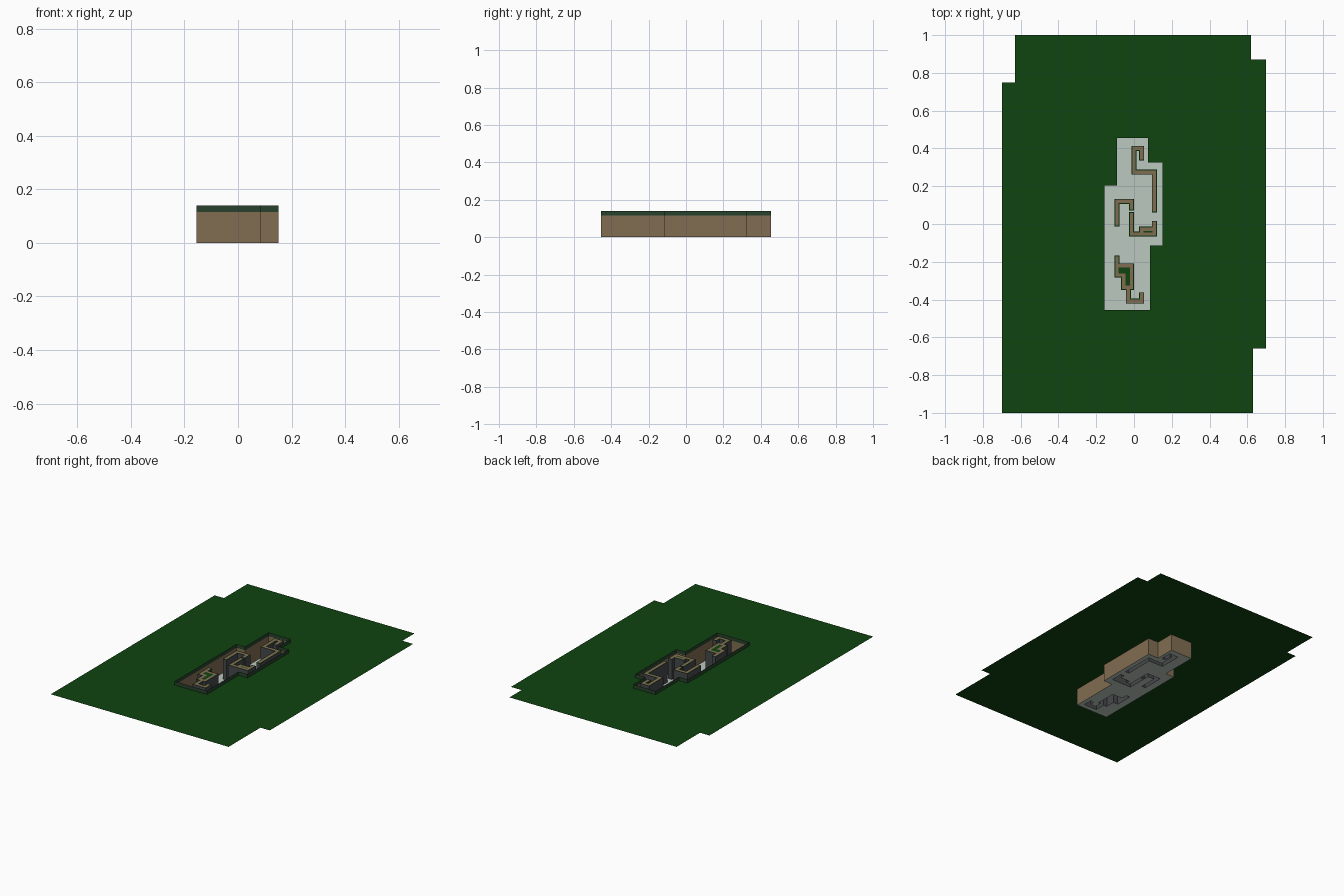
import bpy

if "Cube" in bpy.data.objects:
    bpy.data.objects.remove(bpy.data.objects["Cube"])

GROUND, RIM, WALL_TOP = 0.115, 0.14, 0.137


def material(name, r, g, b):
    m = bpy.data.materials.new(name)
    m.diffuse_color = (r, g, b, 1)
    m.use_nodes = True
    m.node_tree.nodes["Principled BSDF"].inputs["Base Color"].default_value = m.diffuse_color
    return m


GRASS = material("grass_green", 0.005, 0.057, 0.005)
HEDGE = material("dark_green", 0.02, 0.052, 0.024)
EARTH = material("earth_brown", 0.22, 0.155, 0.085)
FLOOR = material("pale_grey", 0.50, 0.58, 0.53)
STONE = material("dark_grey", 0.06, 0.064, 0.07)


def inside(rects, x, y):
    return any(a < x < c and b < y < d for a, b, c, d in rects)


def cells(rects, *others):
    """Split rectangles (and cut lines of others) into a grid of cells."""
    every = list(rects) + [r for o in others for r in o]
    xs = sorted({round(v, 5) for r in every for v in (r[0], r[2])})
    ys = sorted({round(v, 5) for r in every for v in (r[1], r[3])})
    for i in range(len(xs) - 1):
        for j in range(len(ys) - 1):
            mx, my = (xs[i] + xs[i + 1]) / 2, (ys[j] + ys[j + 1]) / 2
            if inside(rects, mx, my):
                yield xs[i], ys[j], xs[i + 1], ys[j + 1], mx, my


def build(name, faces, mats):
    """faces: list of (four points, material index)."""
    verts, index, polys = [], {}, []
    for pts, _ in faces:
        poly = []
        for p in pts:
            key = tuple(round(v, 5) for v in p)
            if key not in index:
                index[key] = len(verts)
                verts.append(key)
            poly.append(index[key])
        polys.append(poly)
    me = bpy.data.meshes.new(name)
    me.from_pydata(verts, [], polys)
    for m in mats:
        me.materials.append(m)
    for poly, (_, mi) in zip(me.polygons, faces):
        poly.material_index = mi
    me.update()
    ob = bpy.data.objects.new(name, me)
    bpy.context.collection.objects.link(ob)
    return ob


def flat(rects, z, hole=(), pick=lambda x, y: 0, others=()):
    return [([(a, b, z), (c, b, z), (c, d, z), (a, d, z)], pick(mx, my))
            for a, b, c, d, mx, my in cells(rects, hole, *others)
            if not inside(hole, mx, my)]


def skirt(rects, z0, z1, mi=0):
    """Vertical faces around the outline of the joined rectangles."""
    out = []
    e = 1e-4
    for a, b, c, d, mx, my in cells(rects):
        for (px, py), (qx, qy), tx, ty in (
                ((a, b), (c, b), mx, b - e), ((c, b), (c, d), c + e, my),
                ((c, d), (a, d), mx, d + e), ((a, d), (a, b), a - e, my)):
            if not inside(rects, tx, ty):
                out.append(([(px, py, z0), (qx, qy, z0),
                             (qx, qy, z1), (px, py, z1)], mi))
    return out


def strips(paths, half):
    return [(min(p[0], q[0]) - half, min(p[1], q[1]) - half,
             max(p[0], q[0]) + half, max(p[1], q[1]) + half)
            for path in paths for p, q in zip(path, path[1:])]


# Outlines of the field and the sunken pit
field = [(-0.70, -1, 0.63, 0.75), (-0.63, 0.75, 0.62, 1),
         (0.62, -0.66, 0.70, 0.87)]
pit = [(-0.155, -0.455, 0.085, 0.205), (-0.09, 0.205, 0.075, 0.455),
       (0.075, -0.115, 0.152, 0.325)]

# Centre lines of the inner walls
paths = [
    [(0.04, 0.35), (0.04, 0.40), (0, 0.40), (0, 0.275), (0.108, 0.275),
     (0.108, 0.075)],
    [(-0.09, 0), (-0.09, 0.12), (-0.013, 0.12), (-0.013, 0.085)],
    [(-0.013, 0.05), (-0.013, -0.053), (0.108, -0.053), (0.108, 0.003)],
    [(0.04, -0.053), (0.04, -0.028), (0.108, -0.028)],
    [(-0.09, -0.18), (-0.09, -0.27), (-0.055, -0.27), (-0.055, -0.335),
     (-0.013, -0.335), (-0.013, -0.222), (-0.09, -0.222)],
    [(-0.03, -0.335), (-0.03, -0.408), (0.04, -0.408), (0.04, -0.375)],
]
fills = [(-0.09, -0.27, -0.013, -0.222), (-0.055, -0.335, -0.013, -0.222),
         (0.04, -0.053, 0.108, -0.028)]
walls = strips(paths, 0.0135) + fills
caps = strips(paths, 0.009)

# Field with the pit opening
build("field", flat(field, GROUND, hole=pit), [GRASS])

# Pit sides and the low border standing above the field
build("pit_sides", skirt(pit, 0, GROUND), [EARTH])
build("pit_border", skirt(pit, GROUND, RIM), [HEDGE])

# Pit floor, open beneath the hollow inner walls
build("pit_floor", flat(pit, 0, hole=walls), [FLOOR])

# Inner walls: stone sides, brown caps with grass edges and infill
build("inner_walls",
      skirt(walls, 0, WALL_TOP)
      + flat(walls, WALL_TOP, others=[caps],
             pick=lambda x, y: 1 if inside(caps, x, y) else 2),
      [STONE, EARTH, GRASS])
